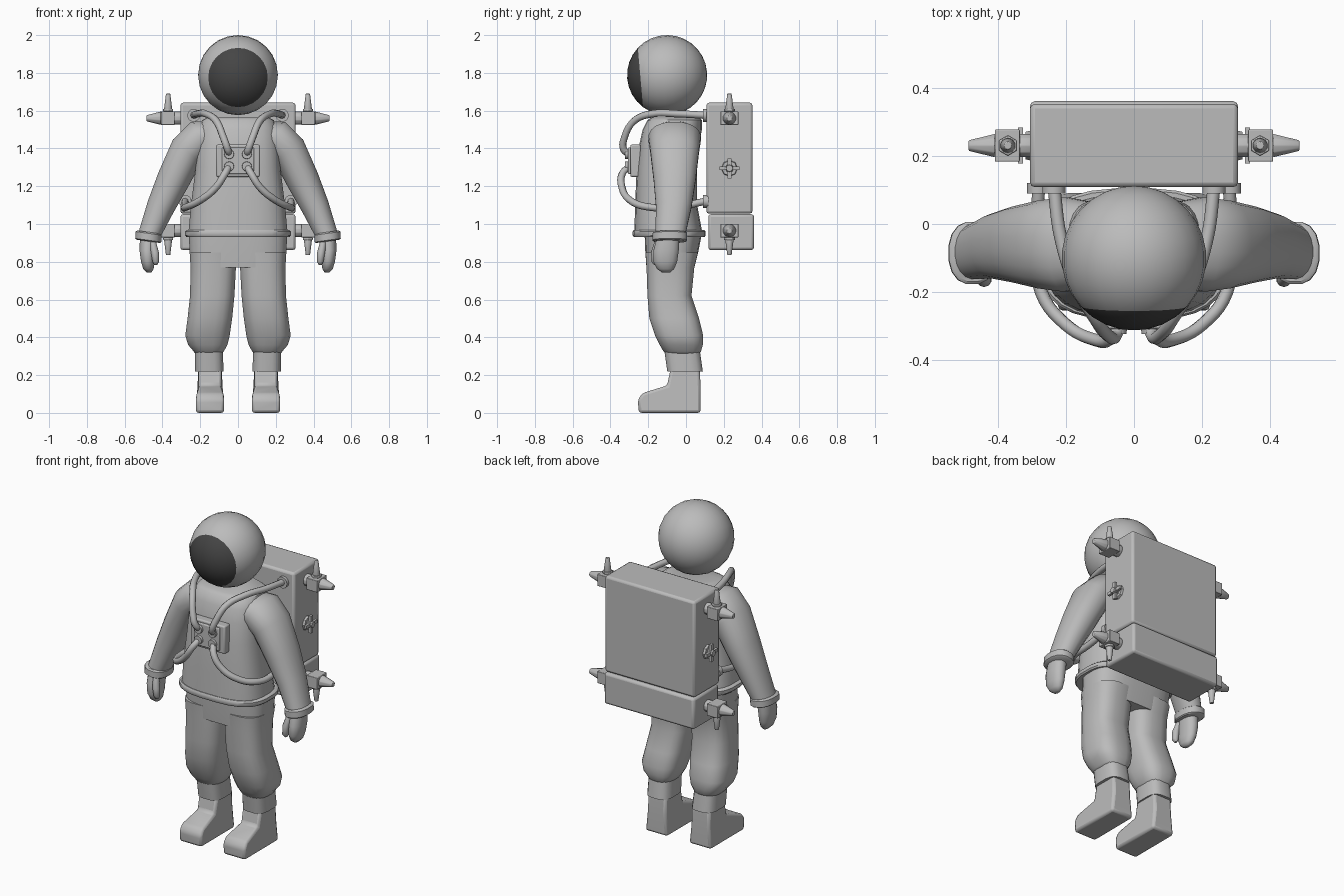
import bpy, bmesh, math
from mathutils import Matrix, Vector

if "Cube" in bpy.data.objects:
    bpy.data.objects.remove(bpy.data.objects["Cube"])


def material(name, rgb):
    m = bpy.data.materials.new(name)
    m.diffuse_color = (*rgb, 1)
    m.use_nodes = True
    m.node_tree.nodes["Principled BSDF"].inputs["Base Color"].default_value = m.diffuse_color
    return m


SUIT = material("suit_grey", (0.5, 0.5, 0.5))
VISOR = material("visor_dark", (0.06, 0.06, 0.06))


def finish(name, bm, mirror=False, bevel=0, angle=40):
    bmesh.ops.recalc_face_normals(bm, faces=bm.faces)
    me = bpy.data.meshes.new(name)
    bm.to_mesh(me)
    bm.free()
    me.materials.append(SUIT)
    ob = bpy.data.objects.new(name, me)
    bpy.context.collection.objects.link(ob)
    bpy.ops.object.select_all(action='DESELECT')
    bpy.context.view_layer.objects.active = ob
    ob.select_set(True)
    bpy.ops.object.shade_smooth_by_angle(angle=math.radians(angle))
    if bevel:
        b = ob.modifiers.new("bevel", 'BEVEL')
        b.width, b.segments = bevel, 2
    if mirror:
        ob.modifiers.new("mirror", 'MIRROR')
    return ob


def loft(name, sections, n=20, power=2.0, mirror=False, angle=40):
    """Sections: (cx, cy, cz, rx, ry, tilt in degrees about y)."""
    bm = bmesh.new()
    rings = []
    for cx, cy, cz, rx, ry, tilt in sections:
        t, ring = math.radians(tilt), []
        for i in range(n):
            a = 2 * math.pi * (i + 0.5) / n
            c, s = math.cos(a), math.sin(a)
            u = rx * math.copysign(abs(c) ** (2 / power), c)
            v = ry * math.copysign(abs(s) ** (2 / power), s)
            ring.append(bm.verts.new((cx + u * math.cos(t), cy + v, cz + u * math.sin(t))))
        rings.append(ring)
    for a, b in zip(rings, rings[1:]):
        for i in range(n):
            j = (i + 1) % n
            bm.faces.new((a[i], a[j], b[j], b[i]))
    bm.faces.new(rings[0])
    bm.faces.new(rings[-1])
    return finish(name, bm, mirror, 0, angle)


def span(z, x0, x1, y0, y1):
    return ((x0 + x1) / 2, (y0 + y1) / 2, z, (x1 - x0) / 2, (y1 - y0) / 2, 0)


def add_box(bm, x0, x1, y0, y1, z0, z1):
    m = Matrix.Translation(((x0 + x1) / 2, (y0 + y1) / 2, (z0 + z1) / 2))
    bmesh.ops.create_cube(bm, size=1, matrix=m @ Matrix.Diagonal((x1 - x0, y1 - y0, z1 - z0, 1)))


def add_cone(bm, p, q, r0, r1, n=10):
    p, q = Vector(p), Vector(q)
    rot = (q - p).to_track_quat('Z', 'Y').to_matrix().to_4x4()
    bmesh.ops.create_cone(bm, cap_ends=True, segments=n, radius1=r0, radius2=r1,
                          depth=(q - p).length, matrix=Matrix.Translation((p + q) / 2) @ rot)


def box(name, dims, bevel=0.01, mirror=False):
    bm = bmesh.new()
    add_box(bm, *dims)
    return finish(name, bm, mirror, bevel)


# Helmet: sphere with its pole facing forward, front cap is the visor
bm = bmesh.new()
tip = Matrix.Rotation(math.radians(95), 4, 'X')
bmesh.ops.create_uvsphere(bm, u_segments=24, v_segments=15, radius=0.212,
                          matrix=Matrix.Translation((0, -0.1, 1.788)) @ tip)
look = tip.to_3x3() @ Vector((0, 0, 1))
for f in bm.faces:
    d = (f.calc_center_median() - Vector((0, -0.1, 1.788))).normalized()
    f.material_index = int(d.dot(look) > math.cos(math.radians(48)))
helmet = finish("helmet", bm)
helmet.data.materials.append(VISOR)

# Jacket, belt and trousers
loft("jacket", [span(0.94, -.265, .265, -.275, .09), span(1.1, -.25, .25, -.27, .06),
                span(1.3, -.225, .225, -.262, .06), span(1.42, -.22, .22, -.248, .07),
                span(1.5, -.21, .21, -.23, .085), span(1.55, -.19, .19, -.205, .085),
                span(1.565, -.16, .16, -.18, .07)], 28, 2.8)
loft("waist_band", [span(0.932, -.275, .275, -.278, .1), span(0.94, -.282, .282, -.283, .105),
                    span(0.96, -.282, .282, -.283, .105), span(0.968, -.272, .272, -.278, .098)], 28, 2.8)
loft("hips", [span(0.95, -.262, .262, -.22, .085), span(0.85, -.257, .257, -.216, .065),
              span(0.77, -.252, .252, -.21, .045)], 28, 3)
loft("trouser_leg", [span(.85, .005, .257, -.216, .065), span(.77, .01, .252, -.21, .045),
                     span(.62, .018, .255, -.205, .03), span(.5, .03, .268, -.195, .07),
                     span(.41, .043, .28, -.165, .092), span(.36, .055, .265, -.14, .09),
                     span(.325, .075, .235, -.12, .08), span(.31, .085, .225, -.1, .07)],
     20, 2.8, True, 60)
loft("ankle_cuff", [span(.325, .08, .228, -.115, .075), span(.22, .075, .228, -.1, .09)], 16, 3.2, True)

# Boots: side profile given width by height
bm = bmesh.new()
side = [(-.25, 0), (-.255, .07), (-.23, .105), (-.1, .145), (-.08, .24), (.072, .24), (.078, .13), (.078, 0)]
walls = []
for sgn in (-1, 1):
    walls.append([bm.verts.new((.148 + sgn * (.075 if z < .12 else .062), y, z)) for y, z in side])
for i in range(len(side)):
    j = (i + 1) % len(side)
    bm.faces.new((walls[0][i], walls[0][j], walls[1][j], walls[1][i]))
bm.faces.new(walls[0])
bm.faces.new(walls[1])
finish("boot", bm, True, 0.015)

# Arms, wrist cuffs and mittens
loft("arm", [(.1, -.06, 1.46, .09, .12, 75), (.2, -.06, 1.455, .1, .14, 60),
             (.27, -.06, 1.385, .098, .13, 40), (.345, -.06, 1.23, .088, .112, 28),
             (.41, -.065, 1.09, .075, .095, 25), (.47, -.083, .94, .06, .08, 10)], 20, 2.2, True, 60)
loft("wrist_cuff", [(.474, -.085, .908, .064, .085, 8), (.475, -.085, .914, .071, .093, 8),
                    (.473, -.085, .95, .071, .093, 8), (.472, -.085, .957, .062, .085, 8)], 16, 2.3, True)
loft("mitten", [(.475, -.095, .93, .045, .06, 0), (.48, -.105, .86, .042, .068, 0),
                (.478, -.11, .8, .036, .064, 0), (.474, -.108, .762, .028, .046, 0),
                (.47, -.105, .743, .012, .022, 0)], 16, 2.2, True, 60)
loft("thumb", [(.452, -.145, .91, .018, .02, 0), (.44, -.163, .85, .022, .022, 0),
               (.435, -.163, .8, .018, .019, 0), (.436, -.16, .782, .008, .009, 0)], 10, 2, True, 60)

# Backpack in two sections with a seam
box("backpack_upper", (-.305, .305, .108, .352, 1.055, 1.642), 0.014)
box("backpack_lower", (-.305, .305, .118, .36, .862, 1.052), 0.014)

# Thruster clusters at the four corners
for name, z, up in (("upper_thruster", 1.56, 1), ("lower_thruster", .965, -1)):
    bm = bmesh.new()
    add_cone(bm, (.3, .23, z), (.34, .23, z), .035, .035)
    add_box(bm, .335, .408, .183, .277, z - .036, z + .036)
    add_cone(bm, (.408, .23, z), (.485, .23, z), .036, .016)
    add_cone(bm, (.37, .23, z + up * .036), (.37, .23, z + up * .05), .03, .03, 6)
    add_cone(bm, (.37, .23, z + up * .045), (.37, .23, z + up * .13), .023, .012)
    finish(name, bm, True, 0.003)

# Side valve with a spoked hand wheel
bm = bmesh.new()
add_cone(bm, (.3, .23, 1.295), (.318, .23, 1.295), .045, .04, 8)
add_cone(bm, (.318, .23, 1.295), (.35, .23, 1.295), .022, .018, 8)
add_box(bm, .325, .34, .177, .283, 1.285, 1.305)
add_box(bm, .325, .34, .22, .24, 1.242, 1.348)
finish("side_valve", bm, True)

# Chest control box and its sockets
box("chest_box", (-.116, .116, -.295, -.24, 1.25, 1.42), 0.008)
box("chest_panel", (-.085, .085, -.308, -.29, 1.265, 1.405), 0.006)
bm = bmesh.new()
for z in (1.37, 1.305):
    add_cone(bm, (.047, -.3, z), (.047, -.322, z), .027, .025, 12)
finish("chest_socket", bm, True)
bm = bmesh.new()
add_cone(bm, (.235, .09, 1.575), (.235, .115, 1.575), .034, .034, 12)
add_cone(bm, (.28, .09, 1.12), (.28, .12, 1.12), .034, .034, 12)
finish("pack_socket", bm, True)

# Air hoses from the backpack to the chest box
paths = {
    "upper_hose": [(.235, .11, 1.575), (.215, -.04, 1.583), (.17, -.18, 1.583), (.115, -.275, 1.545),
                   (.078, -.325, 1.46), (.055, -.33, 1.395), (.047, -.3, 1.37)],
    "lower_hose": [(.047, -.3, 1.305), (.07, -.338, 1.265), (.12, -.338, 1.19), (.2, -.295, 1.125),
                   (.272, -.2, 1.09), (.285, -.05, 1.09), (.28, .1, 1.12)],
}
for name, pts in paths.items():
    cu = bpy.data.curves.new(name, 'CURVE')
    cu.dimensions = '3D'
    cu.bevel_depth, cu.bevel_resolution, cu.resolution_u = 0.019, 2, 5
    cu.materials.append(SUIT)
    for sgn in (1, -1):
        sp = cu.splines.new('BEZIER')
        sp.bezier_points.add(len(pts) - 1)
        for bp, (x, y, z) in zip(sp.bezier_points, pts):
            bp.co = (sgn * x, y, z)
            bp.handle_left_type = bp.handle_right_type = 'AUTO'
    bpy.context.collection.objects.link(bpy.data.objects.new(name, cu))
